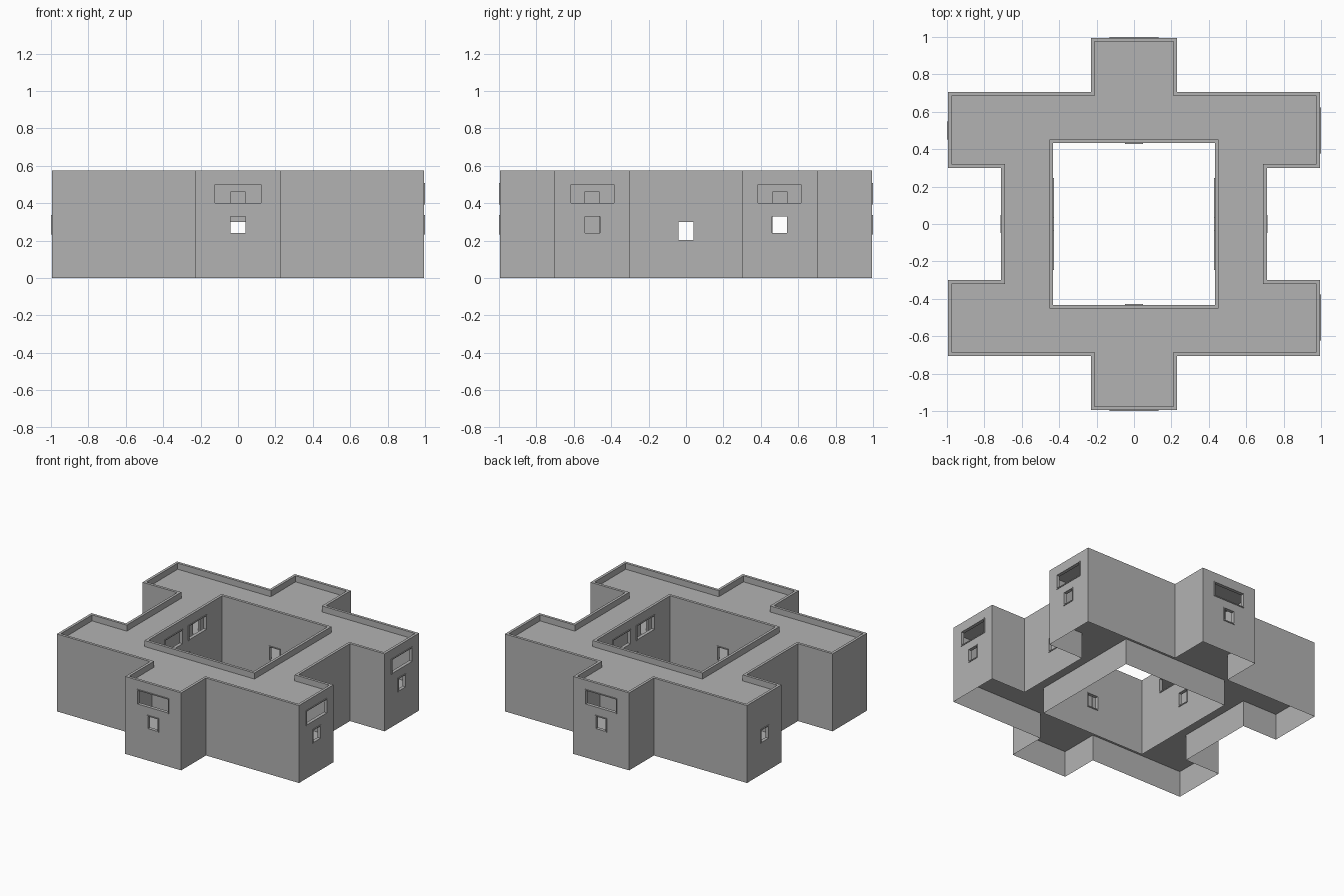
import bpy, bmesh

if "Cube" in bpy.data.objects:
    bpy.data.objects.remove(bpy.data.objects["Cube"])

WALL = 0.02      # wall thickness
TOP = 0.575      # parapet top
ROOF = 0.53      # roof surface
FLOOR = 0.20     # raised floor level

concrete = bpy.data.materials.new("concrete_grey")
concrete.diffuse_color = (0.45, 0.45, 0.45, 1)
concrete.use_nodes = True
concrete.node_tree.nodes["Principled BSDF"].inputs["Base Color"].default_value = concrete.diffuse_color


def outline(d):
    """Outer footprint, moved inward by d."""
    q = [(.71 - d, .30 + d), (.995 - d, .30 + d), (.995 - d, .705 - d),
         (.23 - d, .705 - d), (.23 - d, .995 - d)]
    right = q + [(-x, y) for x, y in reversed(q)]
    return right + [(-x, -y) for x, y in right]


def court(d):
    """Courtyard square, moved into the building by d."""
    h = .432 + d
    return [(h, h), (-h, h), (-h, -h), (h, -h)]


def to_object(name, bm):
    bmesh.ops.recalc_face_normals(bm, faces=bm.faces[:])
    me = bpy.data.meshes.new(name)
    bm.to_mesh(me)
    bm.free()
    me.materials.append(concrete)
    ob = bpy.data.objects.new(name, me)
    bpy.context.collection.objects.link(ob)
    return ob


def ring_block(name, d, z0, z1):
    """Solid block of the footprint with the courtyard left open."""
    bm = bmesh.new()
    edges = []
    for loop in (outline(d), court(d)):
        vs = [bm.verts.new((x, y, z0)) for x, y in loop]
        edges += [bm.edges.new((vs[i - 1], vs[i])) for i in range(len(vs))]
    bmesh.ops.triangle_fill(bm, edges=edges, use_beauty=True)
    ext = bmesh.ops.extrude_face_region(bm, geom=bm.faces[:], use_keep_orig=True)
    for v in ext["geom"]:
        if isinstance(v, bmesh.types.BMVert):
            v.co.z = z1
    return to_object(name, bm)


def skirt(name, loop, z0, z1, flip):
    """Open wall sheet below the floor."""
    bm = bmesh.new()
    lo = [bm.verts.new((x, y, z0)) for x, y in loop]
    hi = [bm.verts.new((x, y, z1)) for x, y in loop]
    for i in range(len(loop)):
        bm.faces.new((lo[i - 1], lo[i], hi[i], hi[i - 1]))
    ob = to_object(name, bm)
    if flip:
        ob.data.flip_normals()
    return ob


def boxes(name, spans):
    bm = bmesh.new()
    for x0, x1, y0, y1, z0, z1 in spans:
        vs = bmesh.ops.create_cube(bm, size=1)["verts"]
        for v in vs:
            v.co = (x1 if v.co.x > 0 else x0, y1 if v.co.y > 0 else y0,
                    z1 if v.co.z > 0 else z0)
    return to_object(name, bm)


def cut(ob, cutter):
    m = ob.modifiers.new("cut", 'BOOLEAN')
    m.operation = 'DIFFERENCE'
    m.solver = 'EXACT'
    m.object = cutter
    cutter.hide_render = True
    bpy.context.view_layer.objects.active = ob
    bpy.ops.object.modifier_apply(modifier=m.name)


# Windows: (axis, wall position, outward direction, centre, half width, z0, z1)
UP, LOW, DOOR = (.40, .50), (.24, .33), (.203, .30)
windows = []
for s in (-1, 1):
    windows += [("y", s * .995, s, 0, .124, *UP), ("y", s * .995, s, 0, .04, *LOW),
                ("x", .995, 1, s * .5, .116, *UP), ("x", .995, 1, s * .5, .04, *LOW),
                ("x", s * .71, s, 0, .04, *DOOR),
                ("x", s * .432, -s, 0, .04, *DOOR), ("y", s * .432, -s, 0, .04, *DOOR)]
    windows += [("x", s * .432, -s, t * .14, .10, *UP) for t in (-1, 1)]
windows.append(("x", -.995, -1, .5, .04, *LOW))


def window_span(w, back, out, border):
    axis, pos, n, c, h, z0, z1 = w
    a, b = sorted((pos - n * back, pos + n * out))
    along = (c - h - border, c + h + border)
    z = (z0 - border, z1 + border)
    return (a, b, *along, *z) if axis == "x" else (*along, a, b, *z)


# Hollow building body with parapet and windows
body = ring_block("building_walls", 0, FLOOR - .005, TOP)
roof_cut = ring_block("roof_recess_cutter", WALL, ROOF, TOP + .1)
room_cut = ring_block("room_cutter", WALL, FLOOR, ROOF - .01)
window_cut = boxes("window_cutter", [window_span(w, .035, .03, 0) for w in windows])
frames = boxes("window_frames", [window_span(w, .004, .005, .007) for w in windows])
for c in (roof_cut, room_cut, window_cut):
    cut(body, c)
cut(frames, window_cut)

# Inner partitions with doorways
walls, doors = [], []
for s in (-1, 1):
    y = s * .70
    walls.append((-.21, .21, y - .008, y + .008, FLOOR, ROOF - .01))
    doors.append((-.04, .04, y - .03, y + .03, FLOOR - .01, .46))
    for t in (-1, 1):
        x, yc = s * .70, t * .5025
        walls.append((x - .008, x + .008, yc - .183, yc + .183, FLOOR, ROOF - .01))
        doors.append((x - .03, x + .03, yc - .04, yc + .04, FLOOR - .01, .46))
partitions = boxes("partitions", walls)
door_cut = boxes("door_cutter", doors)
cut(partitions, door_cut)

# Open base walls under the floor
skirt("outer_base_wall", outline(0), 0, FLOOR - .005, False)
skirt("courtyard_base_wall", court(0), 0, FLOOR - .005, True)

for c in (roof_cut, room_cut, window_cut, door_cut):
    bpy.data.objects.remove(c, do_unlink=True)
